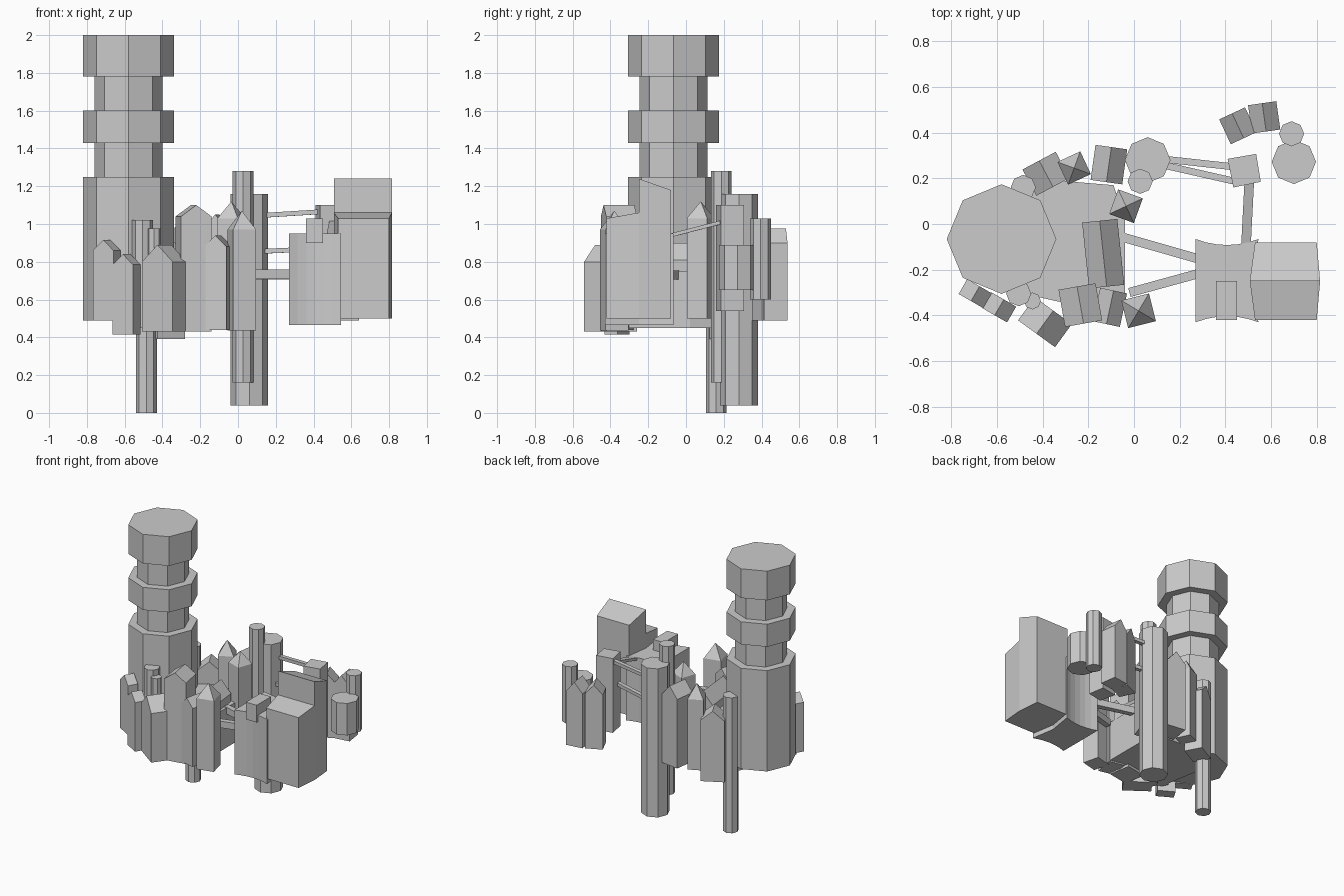
import bpy, bmesh, math
from mathutils import Vector, Matrix

if "Cube" in bpy.data.objects:
    bpy.data.objects.remove(bpy.data.objects["Cube"])


def make(name, verts, faces):
    me = bpy.data.meshes.new(name)
    me.from_pydata(verts, [], faces)
    bm = bmesh.new()
    bm.from_mesh(me)
    bmesh.ops.recalc_face_normals(bm, faces=bm.faces)
    bm.to_mesh(me)
    bm.free()
    ob = bpy.data.objects.new(name, me)
    bpy.context.collection.objects.link(ob)
    return ob


def prism(name, plan, z0, z1):
    """Vertical prism over a plan polygon."""
    n = len(plan)
    verts = [(x, y, z) for z in (z0, z1) for x, y in plan]
    faces = [list(range(n)), list(range(n, 2 * n))]
    faces += [[i, (i + 1) % n, n + (i + 1) % n, n + i] for i in range(n)]
    return make(name, verts, faces)


def turret(name, x, y, rings, n=8):
    """Eight-sided tower from (radius, z) rings."""
    verts = [(x + r * math.cos(2 * math.pi * i / n), y + r * math.sin(2 * math.pi * i / n), z)
             for r, z in rings for i in range(n)]
    k = len(rings)
    faces = [list(range(n)), list(range((k - 1) * n, k * n))]
    faces += [[j * n + i, j * n + (i + 1) % n, (j + 1) * n + (i + 1) % n, (j + 1) * n + i]
              for j in range(k - 1) for i in range(n)]
    return make(name, verts, faces)


def place(ob, x, y, angle):
    ob.data.transform(Matrix.Translation((x, y, 0)) @ Matrix.Rotation(math.radians(angle), 4, 'Z'))


def gable_house(name, x, y, angle, w, d, z0, eave, peak):
    """House with its ridge along local y."""
    a, b = w / 2, d / 2
    prof = [(-a, z0), (a, z0), (a, eave), (0, peak), (-a, eave)]
    verts = [(px, s, pz) for s in (-b, b) for px, pz in prof]
    faces = [list(range(5)), list(range(5, 10))]
    faces += [[i, (i + 1) % 5, 5 + (i + 1) % 5, 5 + i] for i in range(5)]
    place(make(name, verts, faces), x, y, angle)


def spire_house(name, x, y, angle, w, z0, eave, peak):
    """Square tower with a pyramid roof."""
    a = w / 2
    sq = [(-a, -a), (a, -a), (a, a), (-a, a)]
    verts = [(px, py, z) for z in (z0, eave) for px, py in sq] + [(0, 0, peak)]
    faces = [[0, 1, 2, 3]]
    for i in range(4):
        j = (i + 1) % 4
        faces += [[i, j, 4 + j, 4 + i], [4 + i, 4 + j, 8]]
    place(make(name, verts, faces), x, y, angle)


def bridge(name, p, q, w, h):
    """Rectangular beam between two points."""
    p, q = Vector(p), Vector(q)
    side = (q - p).cross(Vector((0, 0, 1))).normalized() * w / 2
    up = Vector((0, 0, h / 2))
    verts = [c + s * side + t * up for c in (p, q) for s, t in ((-1, -1), (1, -1), (1, 1), (-1, 1))]
    faces = [[0, 1, 2, 3], [4, 5, 6, 7]]
    faces += [[i, (i + 1) % 4, 4 + (i + 1) % 4, 4 + i] for i in range(4)]
    make(name, verts, faces)


# Main stepped tower
R, N = 0.24, 0.18
turret("main_tower", -0.58, -0.066, [(R, 0.49), (R, 1.25), (N, 1.25), (N, 1.43), (R, 1.43),
                                     (R, 1.60), (N, 1.60), (N, 1.78), (R, 1.78), (R, 2.0)])

# Courtyard block under the houses
prism("courtyard", [(-0.55, -0.29), (-0.33, -0.34), (-0.04, -0.33), (-0.04, 0.02),
                    (-0.09, 0.17), (-0.33, 0.19), (-0.50, 0.20), (-0.60, 0.0)], 0.45, 0.75)

# Slim eight-sided turrets
for name, x, y, r, z0, z1 in [
    ("rear_large_turret", 0.06, 0.28, 0.10, 0.04, 1.16),
    ("rear_slim_turret", 0.027, 0.187, 0.055, 0.16, 1.28),
    ("rear_left_turret", -0.485, 0.16, 0.055, 0.0, 1.02),
    ("front_left_turret", -0.505, -0.305, 0.055, 0.45, 1.02),
    ("front_left_thin_turret", -0.445, -0.337, 0.037, 0.43, 0.975),
    ("far_wide_turret", 0.70, 0.272, 0.097, 0.65, 0.89),
    ("far_slim_turret", 0.69, 0.395, 0.055, 0.60, 1.03),
]:
    turret(name, x, y, [(r, z0), (r, z1)])

# Gabled houses: x, y, angle, width, depth, bottom, eave, peak
for name, *v in [
    ("front_house_1", -0.695, -0.305, -30, 0.125, 0.075, 0.49, 0.86, 0.915),
    ("front_house_2", -0.59, -0.365, -30, 0.125, 0.08, 0.415, 0.785, 0.84),
    ("front_house_3", -0.39, -0.43, -36, 0.20, 0.125, 0.43, 0.80, 0.89),
    ("front_house_4", -0.235, -0.355, 10, 0.165, 0.165, 0.43, 1.04, 1.10),
    ("front_house_5", -0.105, -0.365, -12, 0.12, 0.15, 0.44, 0.88, 0.94),
    ("middle_hall", -0.135, -0.13, 6, 0.155, 0.29, 0.47, 0.81, 0.90),
    ("rear_house_1", -0.11, 0.26, -8, 0.14, 0.155, 0.45, 0.97, 1.05),
    ("rear_house_2", -0.385, 0.22, 28, 0.165, 0.13, 0.39, 0.85, 0.92),
    ("far_house_1", 0.455, 0.43, 25, 0.125, 0.12, 0.49, 0.90, 0.97),
    ("far_house_2", 0.57, 0.467, 8, 0.125, 0.125, 0.49, 0.90, 0.975),
]:
    gable_house(name, *v)

# Square towers with pyramid roofs
spire_house("front_spire", 0.02, -0.38, 14, 0.125, 0.435, 0.97, 1.07)
spire_house("middle_spire", -0.035, 0.078, -20, 0.115, 0.50, 1.03, 1.12)
spire_house("rear_spire", -0.262, 0.245, 25, 0.11, 0.45, 0.98, 1.08)

# Square tower that the rear bridges meet
prism("bridge_tower", [(0.41, 0.285), (0.535, 0.307), (0.555, 0.185), (0.435, 0.16)], 0.54, 1.10)

# Right block with curved-in walls
steps = [i / 6 for i in range(7)]
xs = [0.27 + 0.275 * t for t in steps]
dip = [0.026 * 4 * t * (1 - t) for t in steps]
plan = [(x, -0.43 + d) for x, d in zip(xs, dip)] + [(0.515, -0.25)]
plan += [(x, -0.066 - d) for x, d in reversed(list(zip(xs, dip)))]
prism("curved_block", plan, 0.465, 0.95)
prism("roof_box", [(0.36, -0.42), (0.45, -0.42), (0.45, -0.25), (0.36, -0.25)], 0.90, 1.03)

# Big end house: low front half, taller back half with a sloping roof
for name, ya, yb, za, zb in [("end_house_front", -0.42, -0.25, 1.03, 1.06),
                             ("end_house_back", -0.08, -0.25, 1.18, 1.24)]:
    ob = prism(name, [(0.53, ya), (0.80, ya), (0.815, yb), (0.507, yb)], 0.5, 1.0)
    for v in ob.data.vertices:
        if v.co.z > 0.9:
            v.co.z = za if abs(v.co.y - ya) < 0.01 else zb

# Bridges between the clusters
bridge("left_bridge", (-0.06, -0.055, 0.73), (0.29, -0.155, 0.73), 0.04, 0.05)
bridge("front_bridge", (-0.02, -0.30, 0.735), (0.29, -0.215, 0.735), 0.04, 0.05)
bridge("upper_rear_bridge", (0.12, 0.285, 1.045), (0.44, 0.25, 1.065), 0.03, 0.025)
bridge("lower_rear_bridge", (0.12, 0.26, 0.855), (0.45, 0.185, 0.87), 0.03, 0.025)
bridge("side_bridge", (0.505, 0.19, 1.01), (0.49, -0.10, 0.935), 0.042, 0.02)
